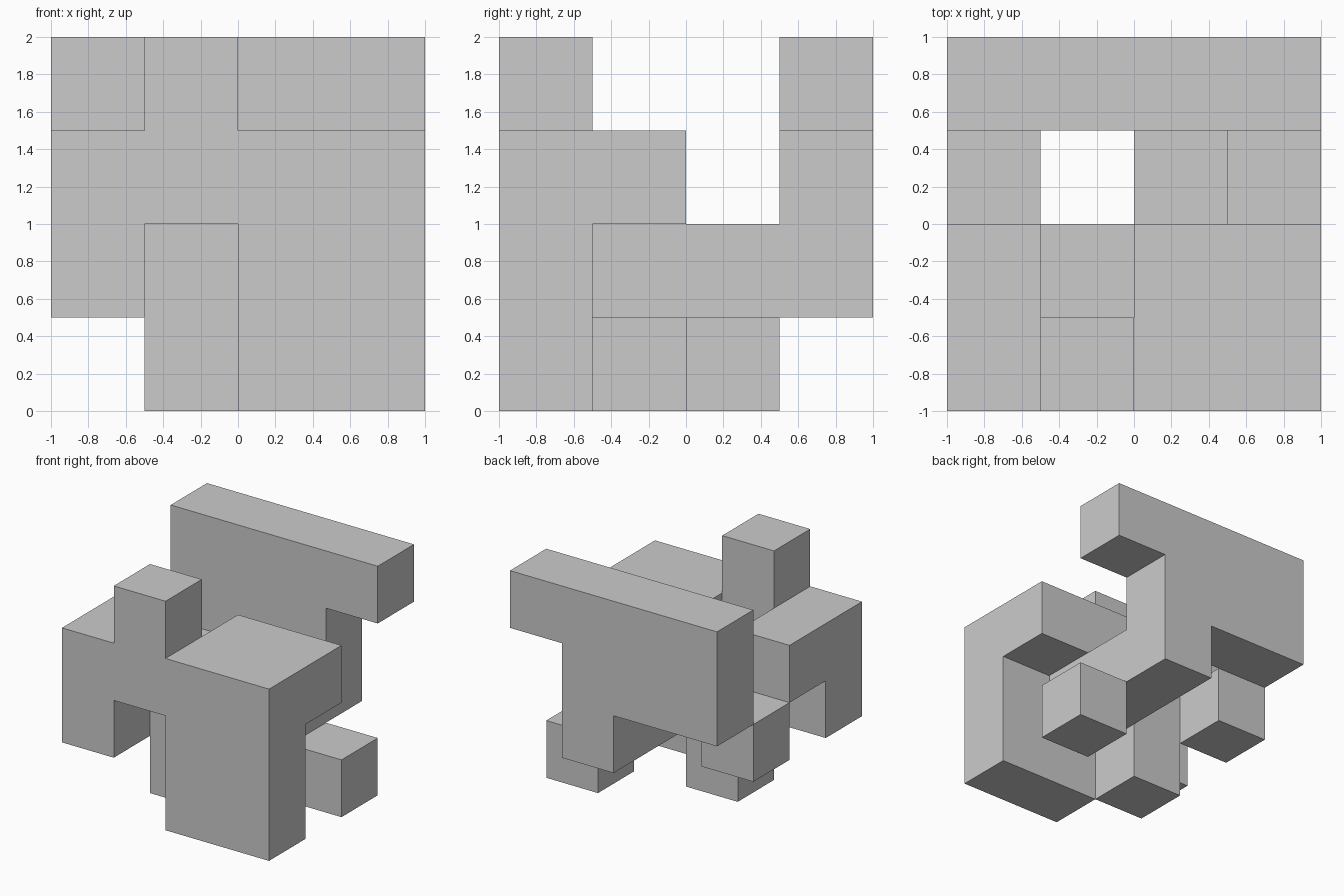
import bpy, bmesh
from mathutils import Vector

if "Cube" in bpy.data.objects:
    bpy.data.objects.remove(bpy.data.objects["Cube"])

U = 0.5                                  # grid unit
ORIGIN = Vector((-1, -1, 0))
AXES = [Vector((1, 0, 0)), Vector((0, 1, 0)), Vector((0, 0, 1))]


def cells(lo, hi):
    """All grid cells from corner lo up to (not including) hi."""
    return {(x, y, z) for x in range(lo[0], hi[0])
            for y in range(lo[1], hi[1]) for z in range(lo[2], hi[2])}


def build_shell(name, boxes):
    """Join boxes into one outer skin, without inner walls."""
    filled = set().union(*(cells(lo, hi) for lo, hi in boxes))
    bm = bmesh.new()
    for c in sorted(filled):
        mid = Vector(c) + Vector((0.5, 0.5, 0.5))
        for i in range(3):
            a, b, n = AXES[(i + 1) % 3] / 2, AXES[(i + 2) % 3] / 2, AXES[i]
            for s in (1, -1):
                if tuple(int(v) for v in Vector(c) + n * s) in filled:
                    continue
                m = mid + n * s / 2
                quad = [m - a - b, m + a - b, m + a + b, m - a + b][::s]
                bm.faces.new([bm.verts.new(ORIGIN + p * U) for p in quad])
    bmesh.ops.remove_doubles(bm, verts=bm.verts, dist=1e-4)
    bmesh.ops.dissolve_limit(bm, angle_limit=0.01, verts=bm.verts, edges=bm.edges)
    mesh = bpy.data.meshes.new(name)
    bm.to_mesh(mesh)
    bm.free()
    obj = bpy.data.objects.new(name, mesh)
    bpy.context.collection.objects.link(obj)
    return obj


build_shell("main_body", [
    ((0, 3, 3), (4, 4, 4)),   # back top bar
    ((0, 3, 2), (3, 4, 3)),   # back wall
    ((2, 1, 1), (3, 4, 2)),   # spine joining back and front
    ((0, 0, 2), (4, 1, 3)),   # front beam
    ((1, 0, 3), (2, 1, 4)),   # front tower
    ((2, 0, 0), (4, 1, 3)),   # wide front leg
    ((2, 1, 2), (4, 2, 3)),   # right shoulder
    ((0, 0, 1), (1, 1, 2)),   # left hanging block
    ((0, 1, 2), (1, 2, 3)),   # left shoulder
    ((1, 1, 0), (2, 2, 2)),   # middle leg
])

# Loose cubes that touch the body only along edges
build_shell("right_foot", [((3, 2, 0), (4, 3, 1))])
build_shell("left_block", [((0, 2, 1), (1, 3, 2))])
